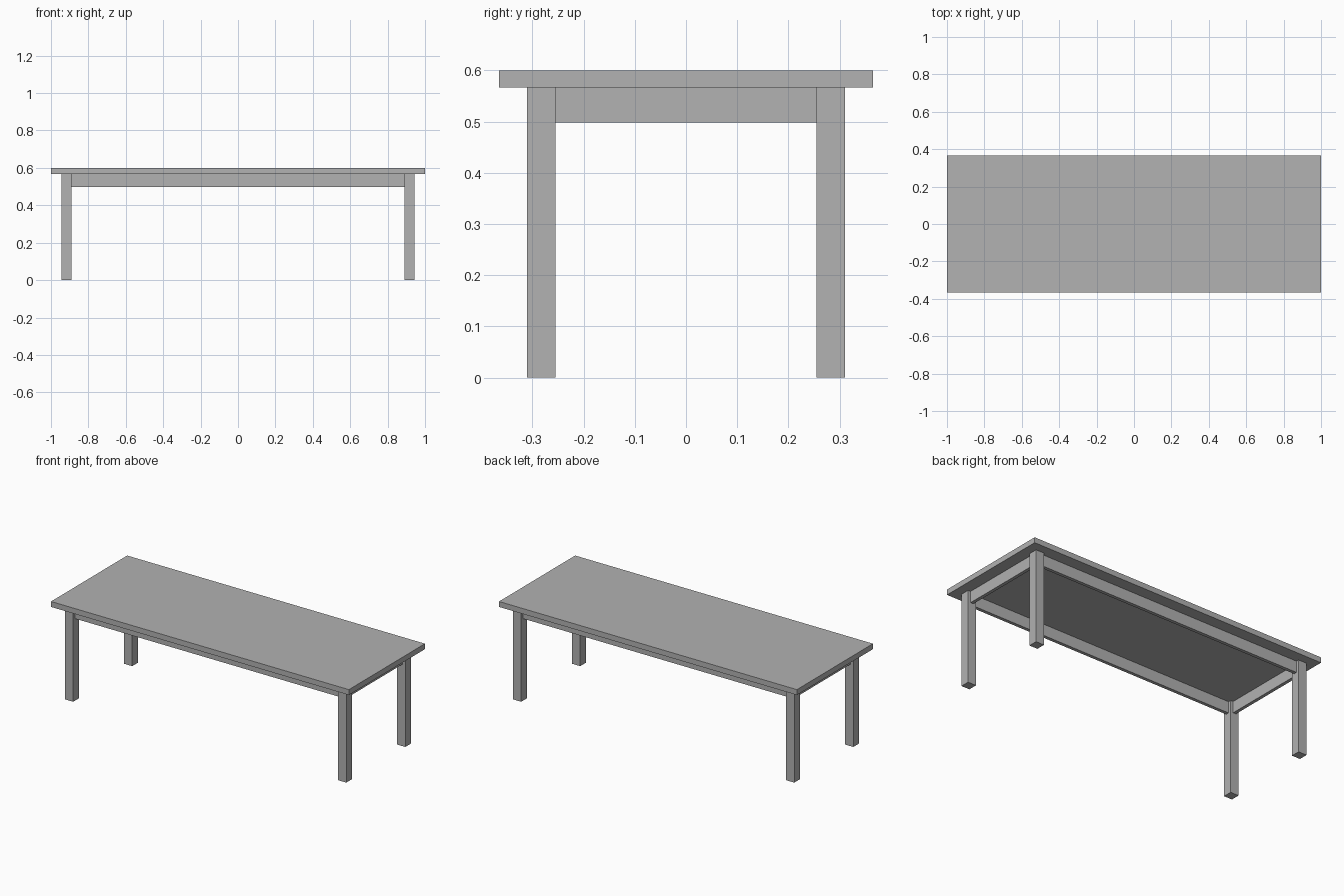
import bpy

cube = bpy.data.objects.get("Cube")
if cube:
    bpy.data.objects.remove(cube, do_unlink=True)

# Single plain grey finish
grey = bpy.data.materials.new("plain_grey")
grey.use_nodes = True
colour = (0.445, 0.445, 0.445, 1.0)
grey.diffuse_color = colour
grey.node_tree.nodes["Principled BSDF"].inputs["Base Color"].default_value = colour

TOP_Z, UNDER_Z, APRON_Z = 0.6, 0.567, 0.498
LEG = 0.055
LEG_X, LEG_Y = 0.917, 0.283   # leg centres
APRON = 0.02                  # apron thickness


def box(name, x, y, z_low, z_high, size_x, size_y):
    bpy.ops.mesh.primitive_cube_add(size=1, location=(x, y, (z_low + z_high) / 2))
    obj = bpy.context.object
    obj.name = name
    obj.scale = (size_x, size_y, z_high - z_low)
    bpy.ops.object.transform_apply(location=False, rotation=False, scale=True)
    obj.data.materials.append(grey)


# Tabletop
box("tabletop", 0, 0, UNDER_Z, TOP_Z, 2, 0.73)

# Four square legs
for side, sx in (("left", 1), ("right", -1)):
    for end, sy in (("front", -1), ("back", 1)):
        box(f"{end}_{side}_leg", sx * LEG_X, sy * LEG_Y, 0, UNDER_Z, LEG, LEG)

# Aprons spanning between the legs
for end, sy in (("front", -1), ("back", 1)):
    box(f"{end}_apron", 0, sy * LEG_Y, APRON_Z, UNDER_Z, 2 * LEG_X - LEG, APRON)
for side, sx in (("left", 1), ("right", -1)):
    box(f"{side}_apron", sx * LEG_X, 0, APRON_Z, UNDER_Z, APRON, 2 * LEG_Y - LEG)
